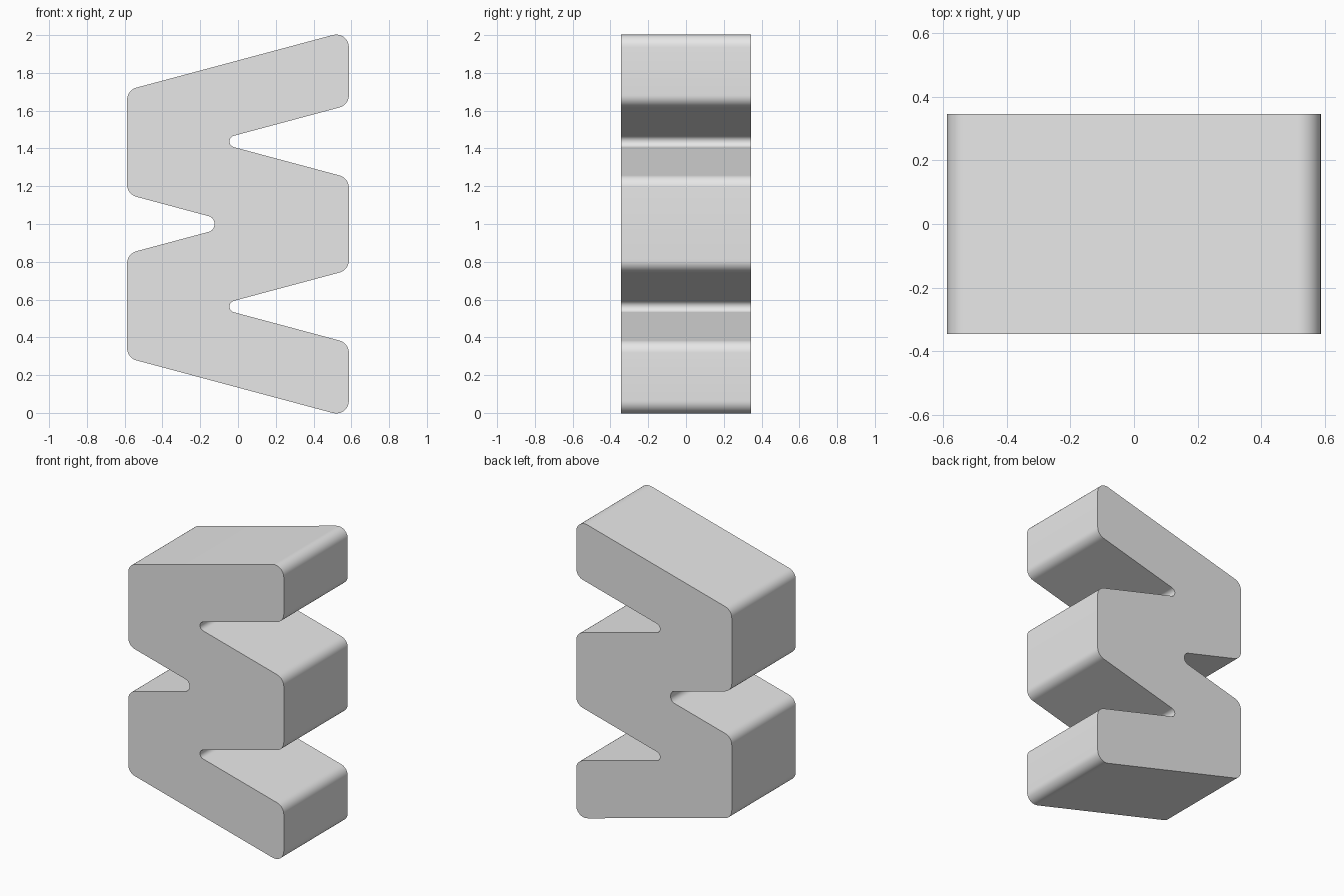
import bpy, bmesh, math
from mathutils import Vector

if "Cube" in bpy.data.objects:
    bpy.data.objects.remove(bpy.data.objects["Cube"], do_unlink=True)

SIDE = 0.587        # half width
DEPTH = 0.345       # half depth
SLOPE = math.tan(math.radians(15))
OUTER, INNER = 0.067, 0.031


def fillet(prev, here, nxt, radius, steps=10):
    """Points of a tangent arc replacing one sharp corner."""
    a, b = (prev - here).normalized(), (nxt - here).normalized()
    half = a.angle(b) / 2
    centre = here + (a + b).normalized() * radius / math.sin(half)
    start = here + a * radius / math.tan(half) - centre
    end = here + b * radius / math.tan(half) - centre
    sweep = start.angle(end)
    return [centre + (start * math.sin((1 - i / steps) * sweep)
                      + end * math.sin(i / steps * sweep)) / math.sin(sweep)
            for i in range(steps + 1)]


def corner(x, axis_z, direction, radius):
    """Corner on a slanted line that crosses x = 0 at axis_z."""
    return Vector((x, axis_z + direction * SLOPE * x)), radius


# Upper half of the zigzag, from the left notch round to the right side
upper = [
    corner(-0.125, 1.0, -1, 0.04),
    corner(-SIDE, 1.0, -1, OUTER),
    corner(-SIDE, 1.866, 1, OUTER),
    corner(SIDE, 1.866, 1, OUTER),
    corner(SIDE, 1.473, 1, OUTER),
    corner(-0.045, 1.473, 1, INNER),
    corner(-0.045, 1.401, -1, INNER),
    corner(SIDE, 1.401, -1, OUTER),
]
# Lower half mirrors the upper half about mid height
lower = [(Vector((p.x, 2 - p.y)), r) for p, r in reversed(upper)]
corners = upper + lower

outline = []
for i, (point, radius) in enumerate(corners):
    after = corners[(i + 1) % len(corners)][0]
    outline += fillet(corners[i - 1][0], point, after, radius)

# Extrude the outline through the depth
bm = bmesh.new()
front = bm.faces.new([bm.verts.new((p.x, -DEPTH, p.y)) for p in outline])
result = bmesh.ops.extrude_face_region(bm, geom=[front], use_keep_orig=True)
back = [v for v in result["geom"] if isinstance(v, bmesh.types.BMVert)]
bmesh.ops.translate(bm, verts=back, vec=(0, 2 * DEPTH, 0))
bmesh.ops.recalc_face_normals(bm, faces=bm.faces)
mesh = bpy.data.meshes.new("zigzag_block")
bm.to_mesh(mesh)
bm.free()
block = bpy.data.objects.new("zigzag_block", mesh)
bpy.context.collection.objects.link(block)

# Plain grey finish
grey = bpy.data.materials.new("light_grey")
grey.use_nodes = True
colour = (0.8, 0.8, 0.8, 1)
grey.diffuse_color = colour
grey.node_tree.nodes["Principled BSDF"].inputs["Base Color"].default_value = colour
mesh.materials.append(grey)

bpy.ops.object.select_all(action='DESELECT')
block.select_set(True)
bpy.context.view_layer.objects.active = block
bpy.ops.object.shade_smooth_by_angle(angle=math.radians(30))
